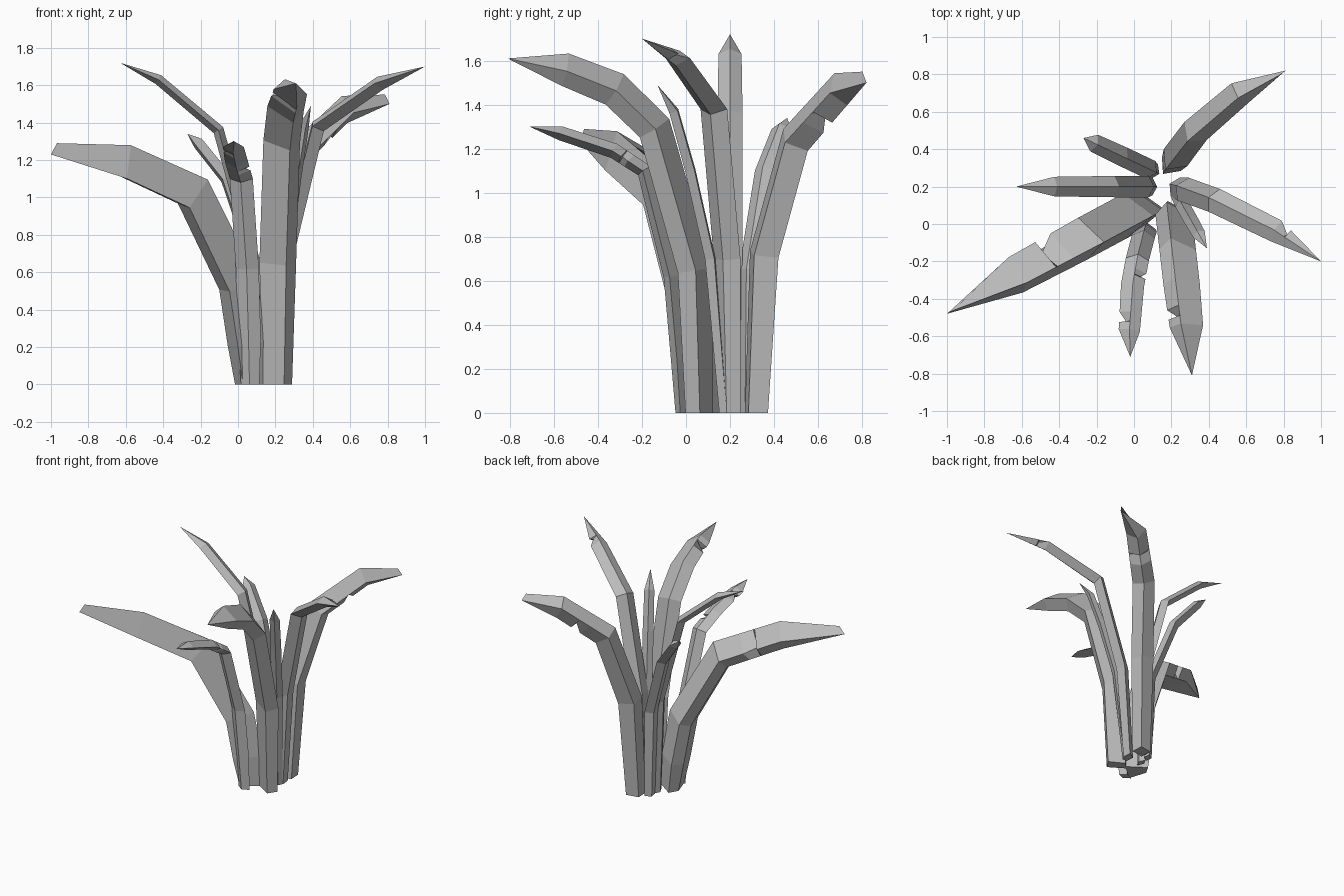
import bpy
import bmesh
from mathutils import Vector

cube = bpy.data.objects.get("Cube")
if cube:
    bpy.data.objects.remove(cube, do_unlink=True)

# One plain grey for the whole plant
GREY = (0.5, 0.5, 0.5, 1)
material = bpy.data.materials.new("leaf_grey")
material.use_nodes = True
material.diffuse_color = GREY
material.node_tree.nodes["Principled BSDF"].inputs["Base Color"].default_value = GREY

UP = Vector((0, 0, 1))
RIGHT_EDGE, RIDGE, LEFT_EDGE, KEEL = range(4)


def diamond(width, thick, shift=0, tilt=0):
    """Four corners of a leaf section: right edge, ridge, left edge, keel."""
    return [(width, tilt), (shift, thick), (-width, -tilt), (-shift, -thick)]


def spine_points(base, tip, height, bends, bow, side):
    """Centre line from the foot to the tip; each bend is (share of reach, height)."""
    points = []
    for share, z in [(0, 0)] + bends + [(1, height)]:
        plan = base.lerp(tip, share) + side * bow * 4 * share * (1 - share)
        points.append(plan + UP * z)
    return points


def spine_rings(points, side, section):
    """Mitred four-cornered rings along the centre line, without the tip."""
    last = len(points) - 1
    rings = []
    for i in range(last):
        ahead = (points[i + 1] - points[i]).normalized()
        behind = (points[i] - points[i - 1]).normalized() if i else UP
        tangent = UP if i == 0 else (ahead + behind).normalized()
        normal = side.cross(tangent).normalized()
        scale = 0.8 if i == 0 else 0.92 if i == last - 1 else 1
        rings.append([points[i] + (side * a + normal * b) * scale for a, b in section])
    return rings


def cut_notch(first, second, place, corner):
    """Three rings between two others that tear a saw-tooth out of one corner."""
    def between(share):
        return [a.lerp(b, share) for a, b in zip(first, second)]
    start, torn, end = between(place - 0.2), between(place), between(place + 0.02)
    middle = sum(torn, Vector()) / len(torn)
    torn[corner] = torn[corner].lerp(middle, 0.65)
    return [start, torn, end]


def make_leaf(name, base, tip, height, bends, section, bow=0, notches=(), blunt=0):
    base, tip = Vector((*base, 0)), Vector((*tip, 0))
    heading = (tip - base).normalized()
    side = heading.cross(UP)
    points = spine_points(base, tip, height, bends, bow, side)
    plain = spine_rings(points, side, section)

    # Insert the torn notches after the ring they follow
    rings = []
    for i, ring in enumerate(plain):
        rings.append(ring)
        for segment, place, corner in notches:
            if segment == i:
                following = plain[i + 1] if i + 1 < len(plain) else [points[-1]] * 4
                rings.extend(cut_notch(ring, following, place, corner))

    # A blunt leaf ends in a short upright edge, the others in a point
    bm = bmesh.new()
    loops = [[bm.verts.new(co) for co in ring] for ring in rings]
    point = bm.verts.new(points[-1])
    end = [point] * 4
    if blunt:
        end[RIDGE] = bm.verts.new(points[-1] + UP * blunt - heading * blunt * 0.6)
    loops.append(end)

    # Skin the rings and close the foot
    bm.faces.new(loops[0])
    for low, high in zip(loops, loops[1:]):
        for j in range(4):
            k = (j + 1) % 4
            bm.faces.new(list(dict.fromkeys((low[j], low[k], high[k], high[j]))))
    bmesh.ops.recalc_face_normals(bm, faces=bm.faces)
    mesh = bpy.data.meshes.new(name)
    bm.to_mesh(mesh)
    bm.free()
    mesh.materials.append(material)
    leaf = bpy.data.objects.new(name, mesh)
    bpy.context.collection.objects.link(leaf)


# The two largest leaves have a steep outer flank instead of an even diamond
make_leaf("broad_right_leaf", (.06, .09), (-1, -.48), 1.23,
          [(.02, .22), (.065, .53), (.29, 1.02), (.64, 1.19)],
          section=[(.12, .01), (-.06, .1), (-.1, -.1), (.07, -.07)],
          notches=[(3, .6, RIGHT_EDGE)], blunt=.06)

make_leaf("front_tall_leaf", (.21, .07), (.31, -.81), 1.61,
          [(.02, .65), (.23, 1.3), (.44, 1.48), (.7, 1.57)],
          section=[(.097, .01), (.03, .07), (-.097, -.02), (-.035, -.095)],
          notches=[(3, .8, RIGHT_EDGE)])

make_leaf("front_right_leaf", (.065, -.02), (-.02, -.71), 1.3,
          [(.02, .24), (.07, .62), (.25, 1.1), (.45, 1.19), (.8, 1.27)],
          section=diamond(.062, .035), bow=.035,
          notches=[(3, .7, LEFT_EDGE), (4, .82, RIGHT_EDGE)])

make_leaf("front_small_leaf", (.22, .17), (.39, -.13), 1.49,
          [(.2, .7), (.5, 1.1), (.75, 1.37)], section=diamond(.038, .027))

make_leaf("left_leaf", (.22, .2), (1, -.2), 1.7,
          [(.05, .7), (.25, 1.38), (.67, 1.61)],
          section=diamond(.068, .042), bow=-.04, notches=[(3, .22, LEFT_EDGE)])

make_leaf("back_left_leaf", (.2, .32), (.81, .82), 1.5,
          [(.05, .72), (.27, 1.24), (.67, 1.47)],
          section=diamond(.075, .085, .015, -.02), bow=-.07,
          notches=[(2, .6, KEEL)], blunt=.05)

make_leaf("right_tall_leaf", (.1, .2), (-.63, .2), 1.72,
          [(.03, .7), (.28, 1.36), (.72, 1.63)], section=diamond(.057, .03))

make_leaf("back_right_small_leaf", (.11, .28), (-.27, .46), 1.34,
          [(.05, .65), (.45, 1.1), (.85, 1.29)], section=diamond(.053, .035))
